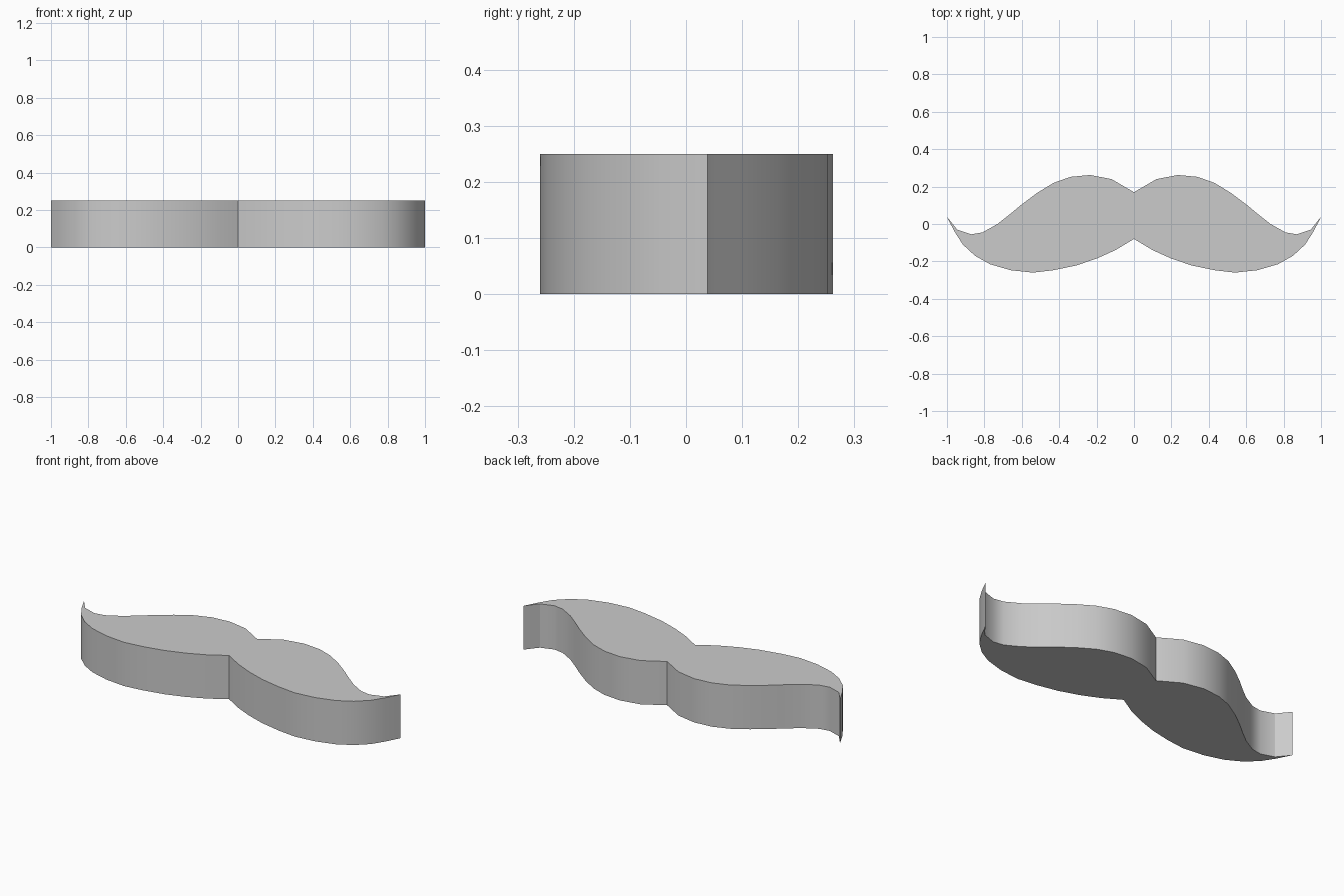
import bpy, bmesh

HEIGHT = 0.25

# Remove the default cube
cube = bpy.data.objects.get("Cube")
if cube:
    bpy.data.objects.remove(cube, do_unlink=True)

# Plain grey finish
grey = bpy.data.materials.new("plain grey")
grey.use_nodes = True
colour = (0.6, 0.6, 0.6, 1)
grey.diffuse_color = colour
grey.node_tree.nodes["Principled BSDF"].inputs["Base Color"].default_value = colour

# Half outline: back edge from the notch to the tip, then front edge to the centre
back_edge = [(0, .17), (.12, .24), (.235, .262), (.34, .252), (.43, .22),
             (.52, .165), (.6, .105), (.66, .055), (.73, 0), (.81, -.045),
             (.87, -.055), (.945, -.03)]
front_edge = [(1, .038), (.96, -.04), (.915, -.11), (.85, -.17), (.77, -.215),
              (.66, -.247), (.54, -.26), (.43, -.247), (.31, -.222),
              (.2, -.185), (.1, -.14), (0, -.08)]
half = back_edge + front_edge
outline = half + [(-x, y) for x, y in reversed(half[1:-1])]

# Extrude the whole outline into a slab
bm = bmesh.new()
base = bm.faces.new([bm.verts.new((x, y, 0)) for x, y in outline])
raised = bmesh.ops.extrude_face_region(bm, geom=[base], use_keep_orig=True)
top = [v for v in raised["geom"] if isinstance(v, bmesh.types.BMVert)]
bmesh.ops.translate(bm, verts=top, vec=(0, 0, HEIGHT))
bmesh.ops.recalc_face_normals(bm, faces=bm.faces)

mesh = bpy.data.meshes.new("moustache")
bm.to_mesh(mesh)
bm.free()
mesh.materials.append(grey)
moustache = bpy.data.objects.new("moustache", mesh)
bpy.context.collection.objects.link(moustache)

# Rounded sides with crisp rims, notch and tips
bpy.context.view_layer.objects.active = moustache
moustache.select_set(True)
bpy.ops.object.shade_smooth_by_angle(angle=0.52)
